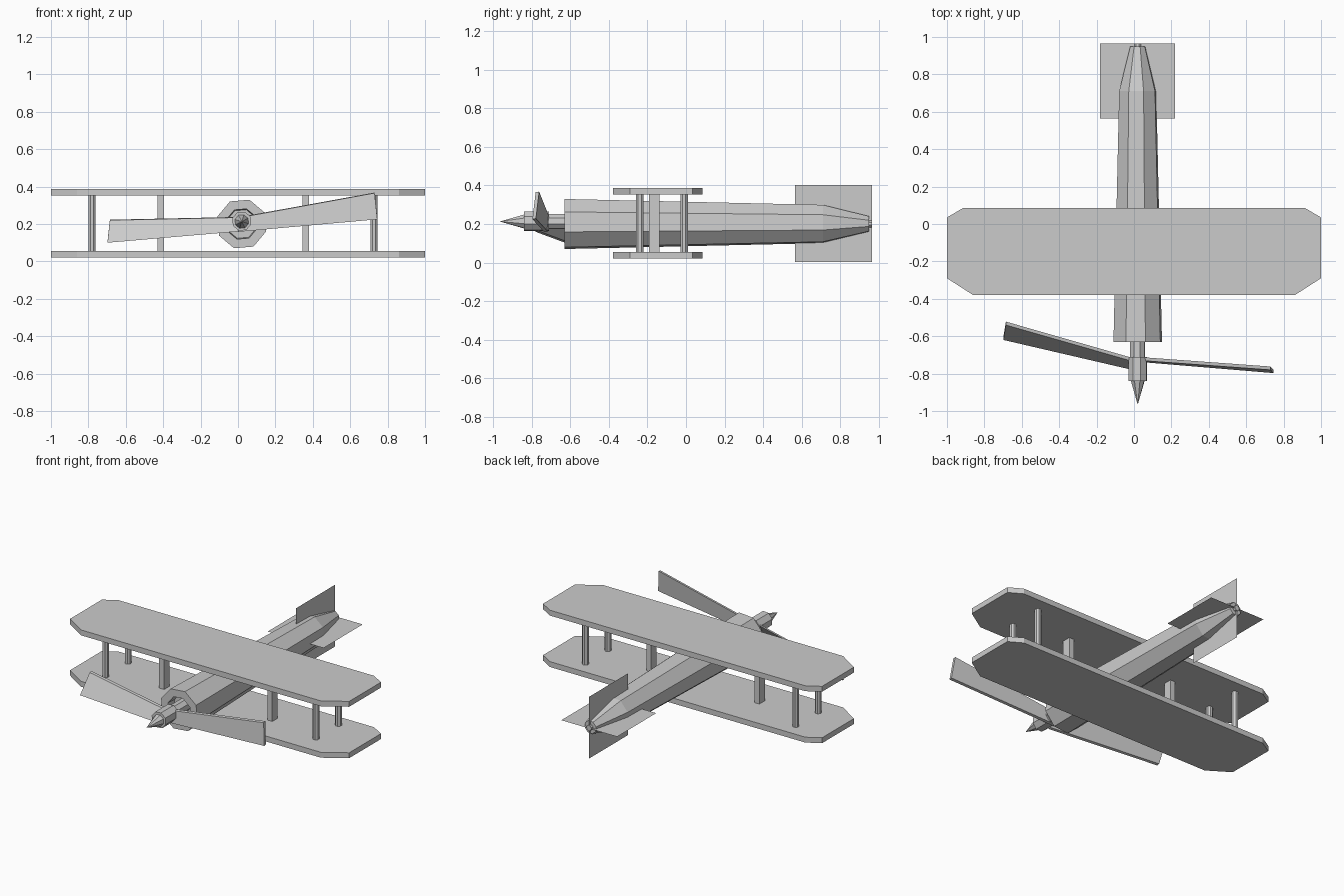
import bpy, bmesh, math

if "Cube" in bpy.data.objects:
    bpy.data.objects.remove(bpy.data.objects["Cube"])


def make(name, verts, faces):
    mesh = bpy.data.meshes.new(name)
    mesh.from_pydata(verts, [], faces)
    bm = bmesh.new()
    bm.from_mesh(mesh)
    if len(faces) > 1:
        bmesh.ops.recalc_face_normals(bm, faces=bm.faces)
    bm.to_mesh(mesh)
    bm.free()
    ob = bpy.data.objects.new(name, mesh)
    bpy.context.collection.objects.link(ob)
    return ob


def prism(name, bottom, top):
    """Solid between two matching outlines."""
    n = len(bottom)
    faces = [tuple(range(n)), tuple(range(n, 2 * n))]
    faces += [(i, (i + 1) % n, n + (i + 1) % n, n + i) for i in range(n)]
    return make(name, bottom + top, faces)


def turned(name, rings, cx, cz, sides=8, turn=27.5):
    """Faceted body along y from (y, radius) rings, capped at both ends."""
    verts, faces = [], []
    for y, r in rings:
        for k in range(sides):
            a = math.radians(turn + 360 * k / sides)
            verts.append((cx + r * math.cos(a), y, cz + r * math.sin(a)))
    for j in range(len(rings) - 1):
        for k in range(sides):
            a, b = j * sides + k, j * sides + (k + 1) % sides
            faces.append((a, b, b + sides, a + sides))
    faces.append(tuple(range(sides)))
    faces.append(tuple(range(len(verts) - sides, len(verts))))
    return make(name, verts, faces)


CX = 0.02

# Fuselage with recessed nose
turned("fuselage", [(-0.57, 0.08), (-0.63, 0.085), (-0.63, 0.136),
                    (0.71, 0.104), (0.95, 0.042)], CX, 0.2)
turned("tail_cap", [(0.94, 0.02), (0.965, 0.018)], CX, 0.2)

# Propeller shaft, hub and spinner
turned("propeller_shaft", [(-0.72, 0.042), (-0.56, 0.042)], CX, 0.213)
turned("propeller_hub", [(-0.84, 0.053), (-0.71, 0.053)], CX, 0.215)
turned("spinner", [(-0.963, 0.001), (-0.84, 0.038)], CX, 0.213)

# Propeller blades: front face corners, thickened backwards
blades = {
    "blade_right": [(0.04, -0.73, 0.24), (0.73, -0.78, 0.365),
                    (0.745, -0.797, 0.225), (0.0, -0.735, 0.158)],
    "blade_left": [(0.02, -0.742, 0.235), (-0.685, -0.54, 0.22),
                   (-0.698, -0.62, 0.10), (0.0, -0.782, 0.16)],
}
for name, front in blades.items():
    prism(name, front, [(x, y + 0.018, z + 0.003) for x, y, z in front])

# Wings
half = [(0.86, -0.38), (1.0, -0.29), (1.0, 0.035), (0.915, 0.085)]
outline = half + [(-x, y) for x, y in reversed(half)]
for name, z0, z1 in (("lower_wing", 0.02, 0.055), ("upper_wing", 0.353, 0.388)):
    prism(name, [(x, y, z0) for x, y in outline], [(x, y, z1) for x, y in outline])

# Round outer struts and square inner struts
for side, xo, xi in (("left", -0.78, -0.412), ("right", 0.727, 0.363)):
    for place, y in (("front", -0.24), ("rear", -0.01)):
        pts = [(xo + 0.02 * math.cos(math.radians(22.5 + 45 * k)),
                y + 0.021 * math.sin(math.radians(22.5 + 45 * k))) for k in range(8)]
        prism(f"outer_strut_{place}_{side}", [(*p, 0.05) for p in pts],
              [(*p, 0.358) for p in pts])
    box = [(xi + 0.0175 * sx, -0.165 + 0.028 * sy)
           for sx, sy in ((-1, -1), (1, -1), (1, 1), (-1, 1))]
    prism(f"inner_strut_{side}", [(*p, 0.05) for p in box], [(*p, 0.358) for p in box])

# Tail planes (thin sheets)
corners = [(-0.2, 0.565), (0.2, 0.565), (0.2, 0.965), (-0.2, 0.965)]
make("tailplane", [(CX - 0.002 + a, y, 0.198) for a, y in corners], [(0, 1, 2, 3)])
make("tail_fin", [(CX, y, 0.202 + a) for a, y in corners], [(0, 1, 2, 3)])
